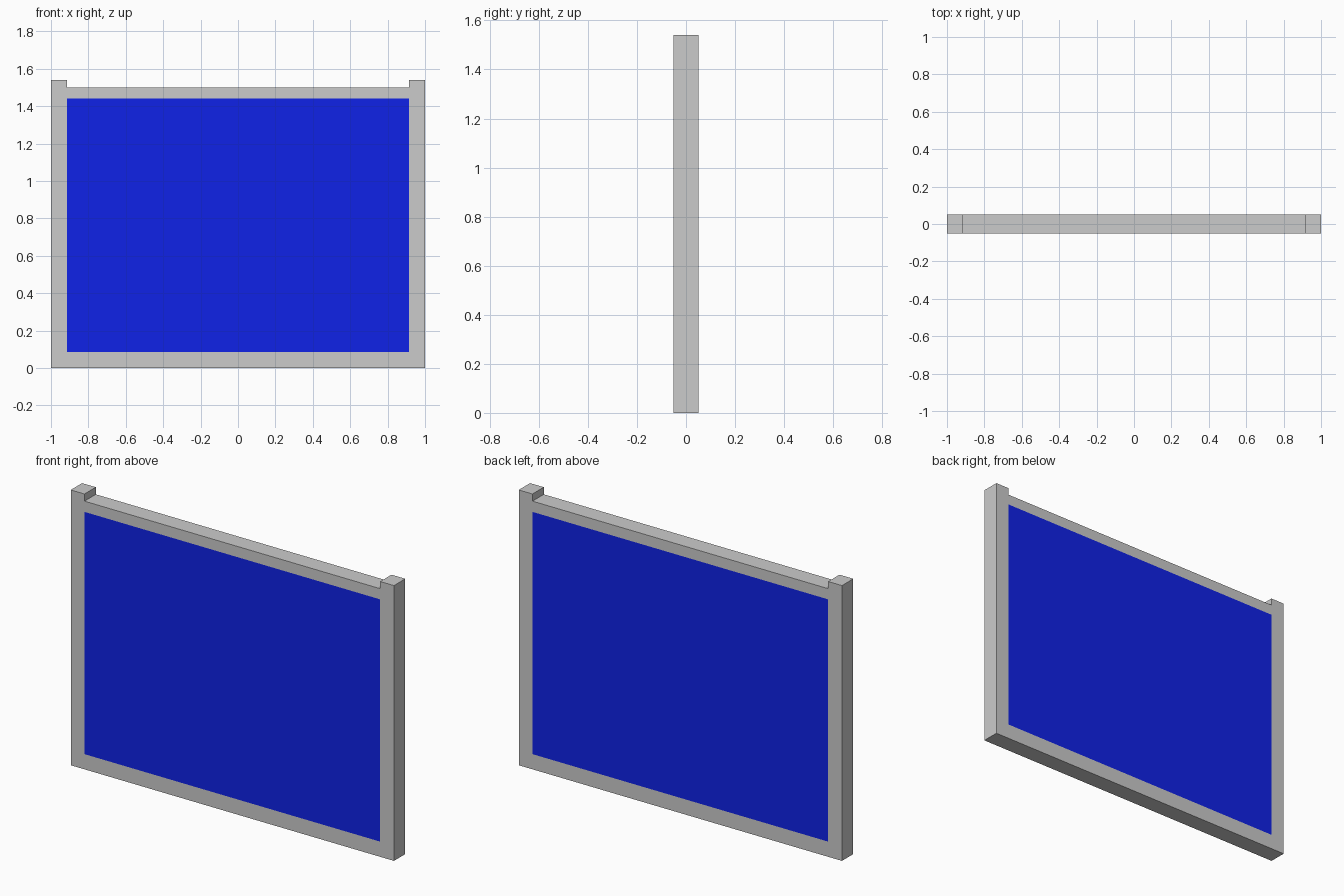
import bpy

if "Cube" in bpy.data.objects:
    bpy.data.objects.remove(bpy.data.objects["Cube"])

HALF_W, DEPTH = 1.0, 0.1
POST_W, POST_TOP = 0.085, 1.54
RAIL_TOP, PANEL_TOP, PANEL_BOTTOM = 1.50, 1.44, 0.085
INNER = HALF_W - POST_W


def box(name, x0, x1, z0, z1):
    """Axis-aligned slab of the common depth, centred on y = 0."""
    bpy.ops.mesh.primitive_cube_add(size=1, location=((x0 + x1) / 2, 0, (z0 + z1) / 2))
    obj = bpy.context.object
    obj.name = name
    obj.scale = (x1 - x0, DEPTH, z1 - z0)
    bpy.ops.object.transform_apply(location=False, rotation=False, scale=True)
    return obj


# Side posts, rising slightly above the top rail
box("left_post", -HALF_W, -INNER, 0, POST_TOP)
box("right_post", INNER, HALF_W, 0, POST_TOP)

# Rails between the posts
box("bottom_rail", -INNER, INNER, 0, PANEL_BOTTOM)
box("top_rail", -INNER, INNER, PANEL_TOP, RAIL_TOP)

# Blue panel, flush with the frame on both faces
panel = box("panel", -INNER, INNER, PANEL_BOTTOM, PANEL_TOP)
blue = bpy.data.materials.new("panel_blue")
blue.diffuse_color = (0.005, 0.016, 0.8, 1)
blue.use_nodes = True
blue.node_tree.nodes["Principled BSDF"].inputs["Base Color"].default_value = blue.diffuse_color
panel.data.materials.append(blue)
